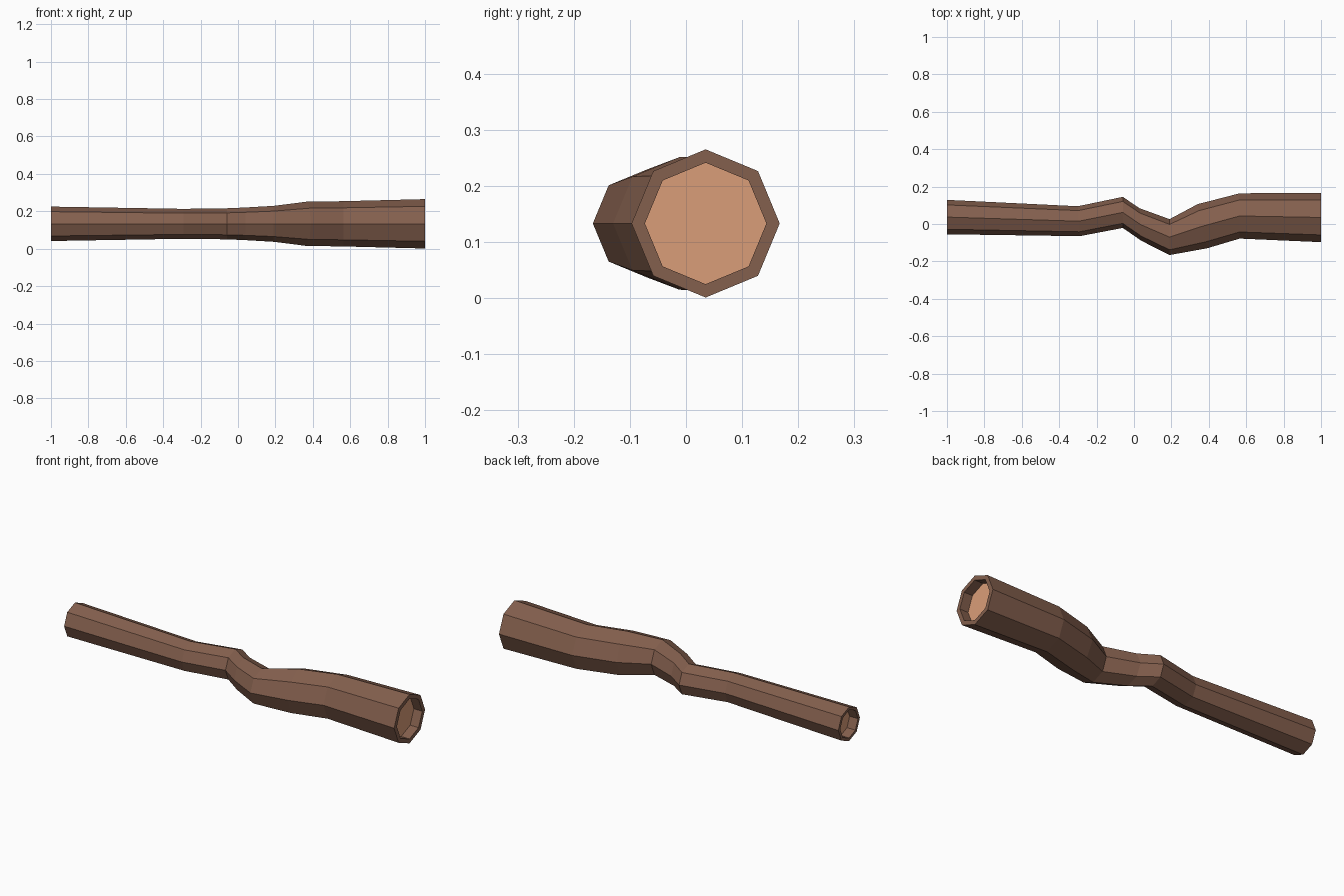
import bpy, bmesh, math

if "Cube" in bpy.data.objects:
    bpy.data.objects.remove(bpy.data.objects["Cube"])

def material(name, rgb):
    m = bpy.data.materials.new(name)
    m.diffuse_color = (*rgb, 1)
    m.use_nodes = True
    m.node_tree.nodes["Principled BSDF"].inputs["Base Color"].default_value = m.diffuse_color
    return m

bark = material("bark brown", (0.23, 0.115, 0.075))
wood = material("cut wood tan", (0.70, 0.337, 0.19))

SIDES, ZC, DEPTH, WALL = 8, 0.133, 0.05, 0.82

# Bent trunk stations: x, centre y, radius, x tilt of the ring along y
stations = [
    (-1.0, 0.037, 0.092, 0.0),
    (-0.295, 0.015, 0.080, -0.005),
    (-0.06, 0.062, 0.083, 0.0),
    (0.035, -0.003, 0.087, -0.005),
    (0.19, -0.070, 0.096, 0.0),
    (0.365, -0.012, 0.118, -0.025),
    (0.565, 0.043, 0.121, 0.0),
    (1.0, 0.035, 0.132, 0.0),
]

bm = bmesh.new()

def ring(x, y, r, tilt=0.0):
    out = []
    for i in range(SIDES):
        a = 2 * math.pi * i / SIDES
        out.append(bm.verts.new((x + tilt * math.cos(a), y + r * math.cos(a), ZC + r * math.sin(a))))
    return out

# Recessed ends are extra rings turned inward at each end
x0, y0, r0, _ = stations[0]
x1, y1, r1, _ = stations[-1]
rings = [ring(x0 + DEPTH, y0, r0 * WALL), ring(x0, y0, r0 * WALL)]
rings += [ring(*s) for s in stations]
rings += [ring(x1, y1, r1 * WALL), ring(x1 - DEPTH, y1, r1 * WALL)]
for a, b in zip(rings, rings[1:]):
    for i in range(SIDES):
        j = (i + 1) % SIDES
        bm.faces.new((a[i], a[j], b[j], b[i]))

# Cut wood discs
for r in (rings[0], rings[-1]):
    bm.faces.new(r).material_index = 1

bmesh.ops.recalc_face_normals(bm, faces=bm.faces)
me = bpy.data.meshes.new("bent_log")
bm.to_mesh(me)
bm.free()
me.materials.append(bark)
me.materials.append(wood)
bpy.context.collection.objects.link(bpy.data.objects.new("bent_log", me))
